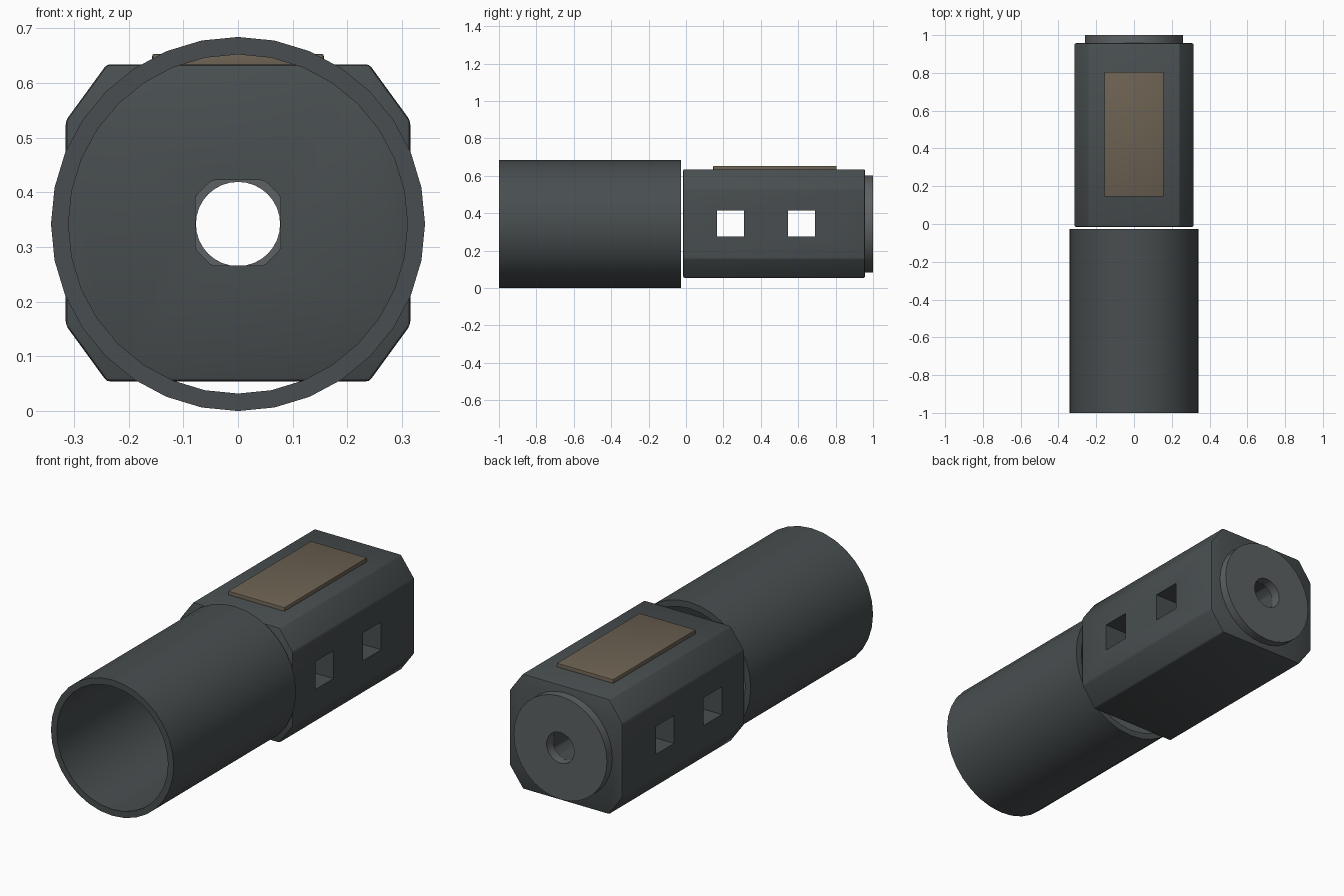
import bpy, bmesh
from math import sin, cos, pi, radians

if "Cube" in bpy.data.objects:
    bpy.data.objects.remove(bpy.data.objects["Cube"])

CZ = 0.342  # height of the long axis


def material(name, rgb):
    m = bpy.data.materials.new(name)
    m.diffuse_color = (*rgb, 1)
    m.use_nodes = True
    m.node_tree.nodes["Principled BSDF"].inputs["Base Color"].default_value = m.diffuse_color
    return m


dark = material("dark_grey", (0.065, 0.076, 0.08))
steel = material("steel_grey", (0.11, 0.12, 0.125))
tan = material("tan", (0.15, 0.12, 0.085))


def finish(name, bm, mat):
    bmesh.ops.recalc_face_normals(bm, faces=bm.faces)
    me = bpy.data.meshes.new(name)
    bm.to_mesh(me)
    bm.free()
    ob = bpy.data.objects.new(name, me)
    bpy.context.collection.objects.link(ob)
    me.materials.append(mat)
    return ob


def activate(ob):
    bpy.ops.object.select_all(action='DESELECT')
    ob.select_set(True)
    bpy.context.view_layer.objects.active = ob


def smooth(ob, angle=30):
    activate(ob)
    bpy.ops.object.shade_smooth_by_angle(angle=radians(angle))


def ring(name, profile, mat, sides=32):
    """Revolve a closed (radius, y) profile around the long axis."""
    bm = bmesh.new()
    loops = [[bm.verts.new((r * sin(2 * pi * i / sides), y, CZ + r * cos(2 * pi * i / sides)))
              for i in range(sides)] for r, y in profile]
    for k, a in enumerate(loops):
        b = loops[(k + 1) % len(loops)]
        for i in range(sides):
            j = (i + 1) % sides
            bm.faces.new((a[i], a[j], b[j], b[i]))
    ob = finish(name, bm, mat)
    smooth(ob)
    return ob


def octagon(name, hx, hz, cx, cz, y0, y1, bevel, mat):
    """Chamfered box running along y."""
    pts = [(hx, hz - cz), (hx - cx, hz), (cx - hx, hz), (-hx, hz - cz),
           (-hx, cz - hz), (cx - hx, -hz), (hx - cx, -hz), (hx, cz - hz)]
    bm = bmesh.new()
    face = bm.faces.new([bm.verts.new((x, y0, CZ + 0.002 + z)) for x, z in pts])
    out = bmesh.ops.extrude_face_region(bm, geom=[face])
    for v in out['geom']:
        if isinstance(v, bmesh.types.BMVert):
            v.co.y = y1
    bmesh.ops.recalc_face_normals(bm, faces=bm.faces)
    bmesh.ops.bevel(bm, geom=list(bm.edges), offset=bevel, segments=2, profile=0.5, affect='EDGES')
    return finish(name, bm, mat)


def box(name, x0, x1, y0, y1, z0, z1, mat, bevel=0):
    bm = bmesh.new()
    bmesh.ops.create_cube(bm, size=1)
    for v in bm.verts:
        v.co = ((x0 + x1) / 2 + v.co.x * (x1 - x0),
                (y0 + y1) / 2 + v.co.y * (y1 - y0),
                (z0 + z1) / 2 + v.co.z * (z1 - z0))
    if bevel:
        bmesh.ops.bevel(bm, geom=list(bm.edges), offset=bevel, segments=2, profile=0.5, affect='EDGES')
    return finish(name, bm, mat)


def cut(ob, cutter):
    mod = ob.modifiers.new("cut", 'BOOLEAN')
    mod.operation = 'DIFFERENCE'
    mod.solver = 'EXACT'
    mod.object = cutter
    activate(ob)
    bpy.ops.object.modifier_apply(modifier=mod.name)
    bpy.data.objects.remove(cutter)


# open front tube
ring("front_tube", [(0.342, -1), (0.342, -0.027), (0.31, -0.027), (0.31, -1)], dark)

# chamfered body with a central bore and two cross windows
body = octagon("body", 0.315, 0.29, 0.075, 0.103, -0.015, 0.957, 0.007, dark)
cut(body, octagon("bore_cutter", 0.078, 0.078, 0.03, 0.03, -0.1, 1.1, 0.006, dark))
for y in (0.165, 0.545):
    cut(body, box("window_cutter", -0.5, 0.5, y, y + 0.145, 0.275, 0.415, dark))
smooth(body)

# rear end disc with a round hole
ring("rear_disc", [(0.26, 0.95), (0.26, 1), (0.077, 1), (0.077, 0.95)], steel)

# raised plate on top
plate = box("top_plate", -0.157, 0.157, 0.145, 0.805, 0.615, 0.653, tan, 0.004)
smooth(plate)
